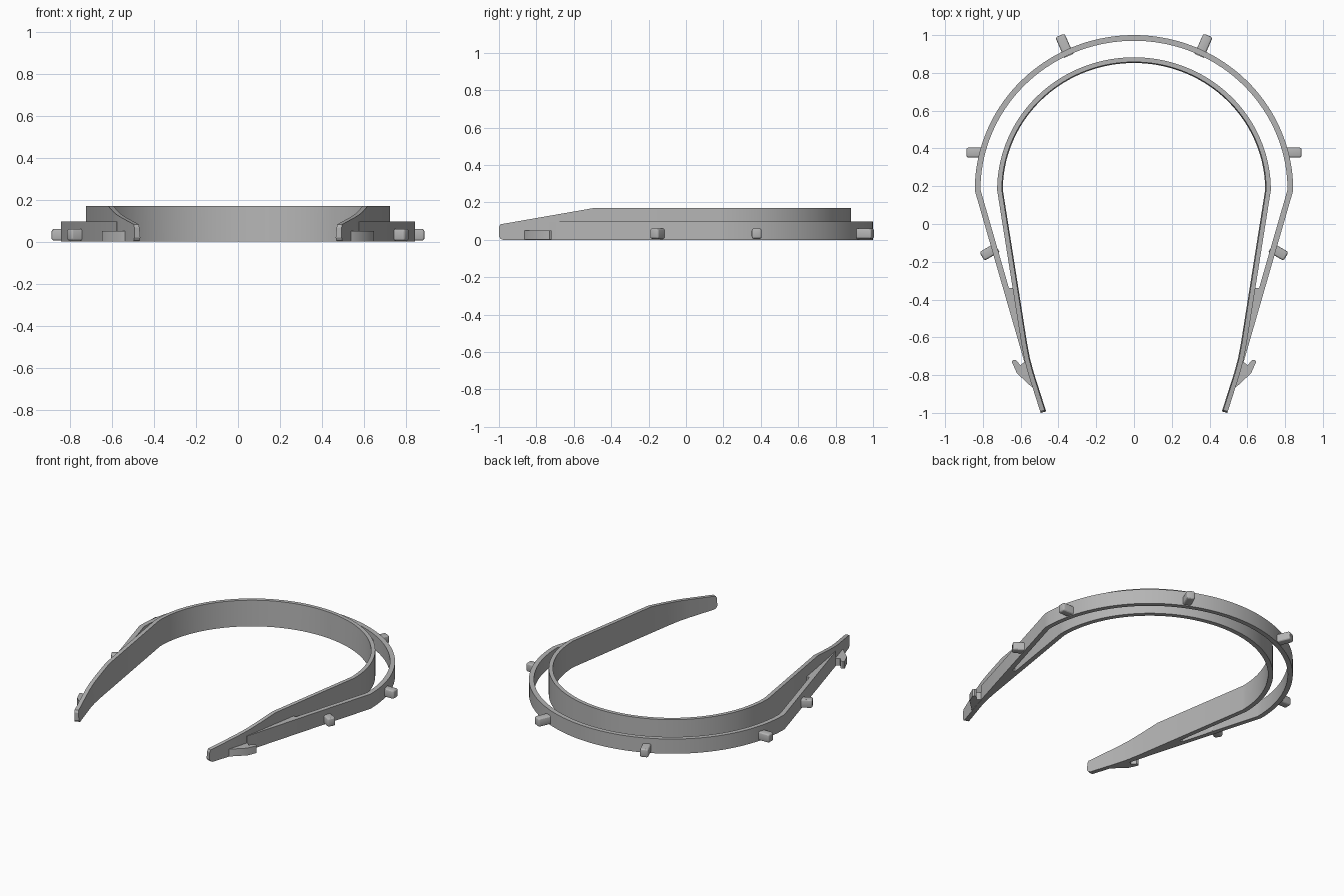
import bpy, bmesh, math
from mathutils import Vector, Matrix

if "Cube" in bpy.data.objects:
    bpy.data.objects.remove(bpy.data.objects["Cube"])

grey = bpy.data.materials.new("plain_grey")
grey.use_nodes = True
grey.diffuse_color = (0.46, 0.46, 0.46, 1)
grey.node_tree.nodes["Principled BSDF"].inputs["Base Color"].default_value = grey.diffuse_color


def finish(name, bm):
    bmesh.ops.recalc_face_normals(bm, faces=bm.faces)
    mesh = bpy.data.meshes.new(name)
    bm.to_mesh(mesh)
    bm.free()
    mesh.materials.append(grey)
    obj = bpy.data.objects.new(name, mesh)
    bpy.context.collection.objects.link(obj)
    bpy.ops.object.select_all(action='DESELECT')
    obj.select_set(True)
    bpy.context.view_layer.objects.active = obj
    bpy.ops.object.shade_smooth_by_angle(angle=math.radians(25))
    return obj


def horseshoe(arm, a, b, cy, steps=36):
    """Straight arm, half-ellipse round the back, mirrored arm."""
    half = [Vector(p) for p in arm]
    for i in range(steps + 1):
        t = math.pi / 2 * i / steps
        half.append(Vector((a * math.cos(t), cy + b * math.sin(t))))
    return half + [Vector((-p.x, p.y)) for p in reversed(half[:-1])]


def band(name, path, thick, bottom, top, taper=0.0):
    """Upright strip along a path, with heights given by functions of y."""
    bm = bmesh.new()
    rings = []
    for i, p in enumerate(path):
        before = (p - path[i - 1]).normalized() if i else None
        after = (path[i + 1] - p).normalized() if i + 1 < len(path) else None
        before, after = before or after, after or before
        t = (before + after).normalized()
        inward = Vector((-t.y, t.x)) / t.dot(after)
        out, inn = p - inward * thick / 2, p + inward * thick / 2
        low = inn + inward * taper
        z0, z1 = bottom(p.y), top(p.y)
        rings.append([bm.verts.new((q.x, q.y, z)) for q, z in
                      ((out, z0), (out, z1), (inn, z1), (low, z0))])
    for r, s in zip(rings, rings[1:]):
        for k in range(4):
            bm.faces.new((r[k], r[k - 1], s[k - 1], s[k]))
    bm.faces.new(rings[0])
    bm.faces.new(rings[-1])
    return finish(name, bm)


def plate(name, outline, z0, z1, side):
    """Flat outline extruded upward, on the chosen side."""
    bm = bmesh.new()
    face = bm.faces.new([bm.verts.new((side * x, y, z0)) for x, y in outline])
    new = bmesh.ops.extrude_face_region(bm, geom=[face])["geom"]
    bmesh.ops.translate(bm, vec=(0, 0, z1 - z0),
                        verts=[v for v in new if isinstance(v, bmesh.types.BMVert)])
    return finish(name, bm)


def peg(name, base, tip, side):
    """Small rounded block sticking out from the outer band."""
    a, b = Vector((side * base[0], base[1])), Vector((side * tip[0], tip[1]))
    d, mid = b - a, (a + b) / 2
    bm = bmesh.new()
    bmesh.ops.create_cube(bm, size=1)
    bmesh.ops.scale(bm, vec=(d.length, 0.053, 0.056), verts=bm.verts)
    ends = [e for e in bm.edges if all(v.co.x > 0 for v in e.verts)]
    rails = [e for e in bm.edges if abs(e.verts[0].co.x - e.verts[1].co.x) > 0.01]
    bmesh.ops.bevel(bm, geom=ends + rails, offset=0.012, segments=3,
                    profile=0.5, affect='EDGES')
    turn = Matrix.Rotation(math.atan2(d.y, d.x), 4, 'Z')
    bmesh.ops.transform(bm, matrix=Matrix.Translation((mid.x, mid.y, 0.033)) @ turn,
                        verts=bm.verts)
    return finish(name, bm)


# Inner head band: tall, sloping down to rounded tips
def inner_top(y):
    if y < -0.995:
        return 0.068
    return 0.17 + min(0, y + 0.49) * 0.175


def inner_bottom(y):
    return 0.02 if y < -0.995 else 0.006 if y < -0.985 else 0


inner_arm = [(0.482, -0.997), (0.4845, -0.989), (0.489, -0.975), (0.548, -0.79),
             (0.568, -0.715), (0.584, -0.63), (0.606, -0.49)]
band("inner_head_band", horseshoe(inner_arm, 0.712, 0.69, 0.18),
     0.025, inner_bottom, inner_top, taper=0.005)

# Outer visor band: lower, merging into the arms of the inner band
band("outer_band", horseshoe([(0.565, -0.73)], 0.828, 0.805, 0.18),
     0.03, lambda y: 0, lambda y: 0.097)

# Parts repeated on both sides
wedge = [(0.625, -0.34), (0.685, -0.34), (0.572, -0.72), (0.562, -0.72)]
hook = [(0.53, -0.865), (0.545, -0.86), (0.62, -0.79), (0.647, -0.73), (0.64, -0.72),
        (0.625, -0.72), (0.602, -0.747), (0.575, -0.727), (0.56, -0.74)]
pegs = {"back": ((0.345, 0.89), (0.392, 0.998)),
        "middle": ((0.80, 0.378), (0.888, 0.378)),
        "front": ((0.725, -0.125), (0.805, -0.172))}
for word, side in (("left", 1), ("right", -1)):
    plate(word + "_joining_wedge", wedge, 0, 0.096, side)
    plate(word + "_strap_hook", hook, 0.002, 0.05, side)
    for place, (base, tip) in pegs.items():
        peg(word + "_" + place + "_peg", base, tip, side)
